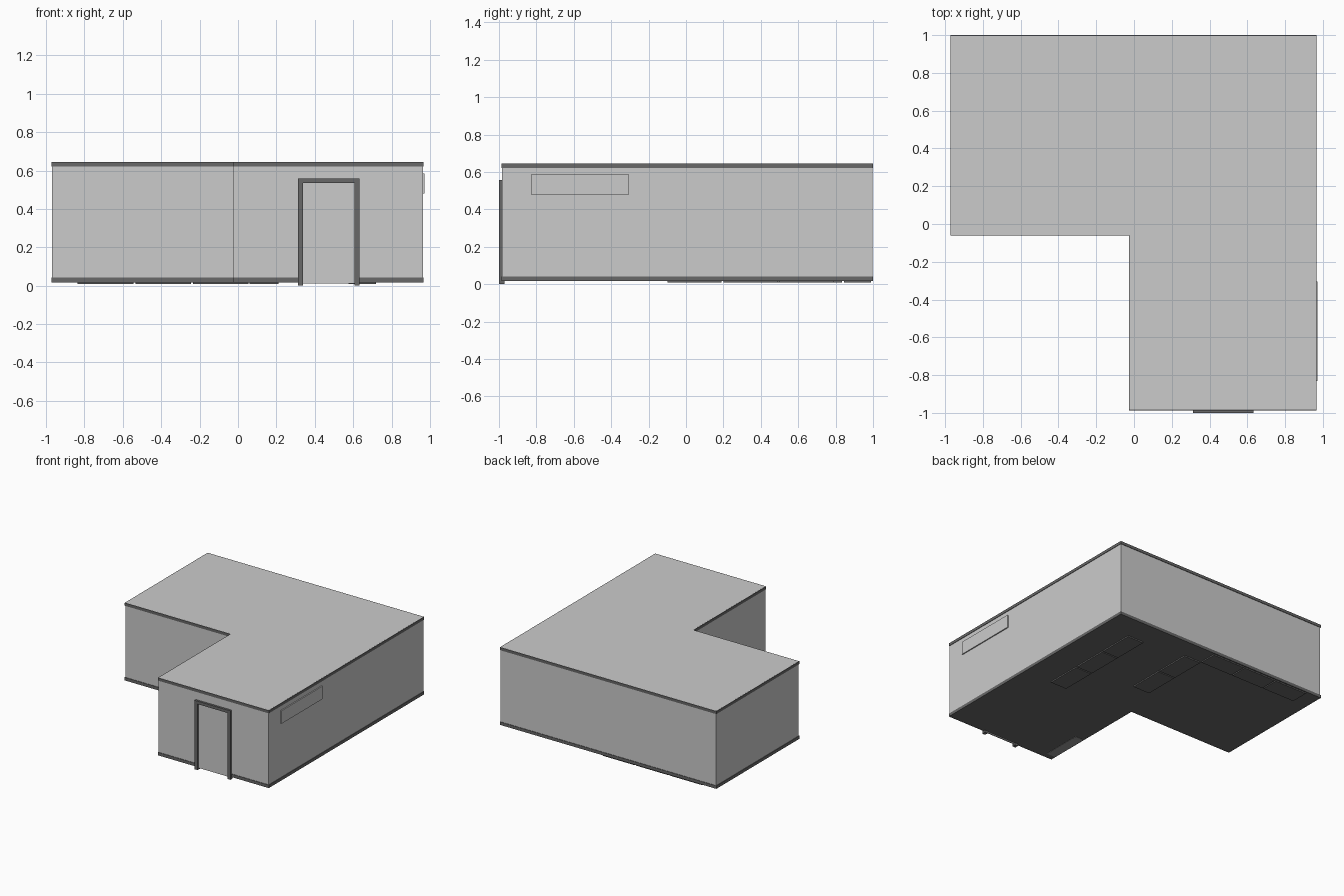
import bpy, bmesh

if "Cube" in bpy.data.objects:
    bpy.data.objects.remove(bpy.data.objects["Cube"])

def material(name, v):
    m = bpy.data.materials.new(name)
    m.diffuse_color = (v, v, v, 1)
    m.use_nodes = True
    m.node_tree.nodes["Principled BSDF"].inputs["Base Color"].default_value = m.diffuse_color
    return m

WALL = material("wall grey", 0.6)
TRIM = material("trim dark grey", 0.14)
CABINET = material("cabinet mid grey", 0.33)

# L-shaped room outline (counter-clockwise from the front left of the entry wing)
L = [(-0.023, -0.983), (0.963, -0.983), (0.963, 0.996),
     (-0.968, 0.996), (-0.968, -0.058), (-0.023, -0.058)]

def finish(bm, name, mat):
    bmesh.ops.recalc_face_normals(bm, faces=bm.faces)
    me = bpy.data.meshes.new(name)
    bm.to_mesh(me)
    bm.free()
    me.materials.append(mat)
    ob = bpy.data.objects.new(name, me)
    bpy.context.collection.objects.link(ob)
    return ob

def box(name, x, y, z, mat):
    bm = bmesh.new()
    bmesh.ops.create_cube(bm, size=1)
    for v in bm.verts:
        v.co = [r[0] if c < 0 else r[1] for c, r in zip(v.co, (x, y, z))]
    return finish(bm, name, mat)

def slab(name, z0, z1, mat):
    bm = bmesh.new()
    face = bm.faces.new([bm.verts.new((x, y, z0)) for x, y in L])
    ext = bmesh.ops.extrude_face_region(bm, geom=[face], use_keep_orig=True)
    for v in ext["geom"]:
        if isinstance(v, bmesh.types.BMVert):
            v.co.z = z1
    return finish(bm, name, mat)

# Floor and ceiling close the room
slab("floor", 0.018, 0.026, TRIM)
slab("ceiling", 0.636, 0.645, WALL)

# Walls, and trim strips that stand slightly proud of them
def strip(name, a, b, z, inner, outer, mat):
    dx, dy = b[0] - a[0], b[1] - a[1]
    n = (dx * dx + dy * dy) ** 0.5
    ox, oy = dy / n, -dx / n              # outward direction
    ux, uy = dx / n, dy / n
    e = outer                             # lap the corners
    xs = [p + o * ox + s * ux * e for p, s in ((a[0], -1), (b[0], 1)) for o in (-inner, outer)]
    ys = [p + o * oy + s * uy * e for p, s in ((a[1], -1), (b[1], 1)) for o in (-inner, outer)]
    box(name, (min(xs), max(xs)), (min(ys), max(ys)), z, mat)

DOOR = (0.312, 0.632)
for i, a in enumerate(L):
    b = L[(i + 1) % 6]
    strip(f"wall_{i}", a, b, (0.02, 0.64), 0.006, 0.0, WALL)
    strip(f"top_trim_{i}", a, b, (0.622, 0.6445), 0.003, 0.004, TRIM)
    runs = [(a, b)] if i else [(a, (DOOR[0] + 0.01, a[1])), ((DOOR[1] - 0.01, a[1]), b)]
    for j, (p, q) in enumerate(runs):
        strip(f"baseboard_{i}_{j}", p, q, (0.0175, 0.042), 0.003, 0.004, TRIM)

# Door panel and frame
box("door_panel", (0.33, 0.615), (-0.986, -0.975), (0.012, 0.54), WALL)
for side, x in (("left", DOOR[0]), ("right", DOOR[1] - 0.026)):
    box(f"door_jamb_{side}", (x, x + 0.026), (-1.0, -0.97), (0.0, 0.558), TRIM)
box("door_header", (DOOR[0] + 0.026, DOOR[1] - 0.026), (-1.0, -0.97), (0.534, 0.558), TRIM)

# Wall unit whose back shows through the right wall
box("wall_unit", (0.93, 0.972), (-0.83, -0.305), (0.48, 0.585), WALL)

# Shelf units in three rows; their bases show under the floor
for i in range(3):
    y = -0.1 + 0.3 * i
    box(f"side_shelf_{i}", (0.575, 0.72), (y, y + 0.29), (0.008, 0.4), TRIM)
    x = -0.835 + 0.3 * i
    box(f"back_shelf_{i}", (x, x + 0.29), (0.845, 0.99), (0.008, 0.4), TRIM)
for i in range(2):
    y = 0.245 + 0.3 * i
    box(f"middle_shelf_{i}", (0.06, 0.21), (y, y + 0.29), (0.008, 0.4), TRIM)

# Low cabinet by the entrance
box("entry_cabinet", (-0.02, 0.055), (-0.94, -0.61), (0.016, 0.25), CABINET)
